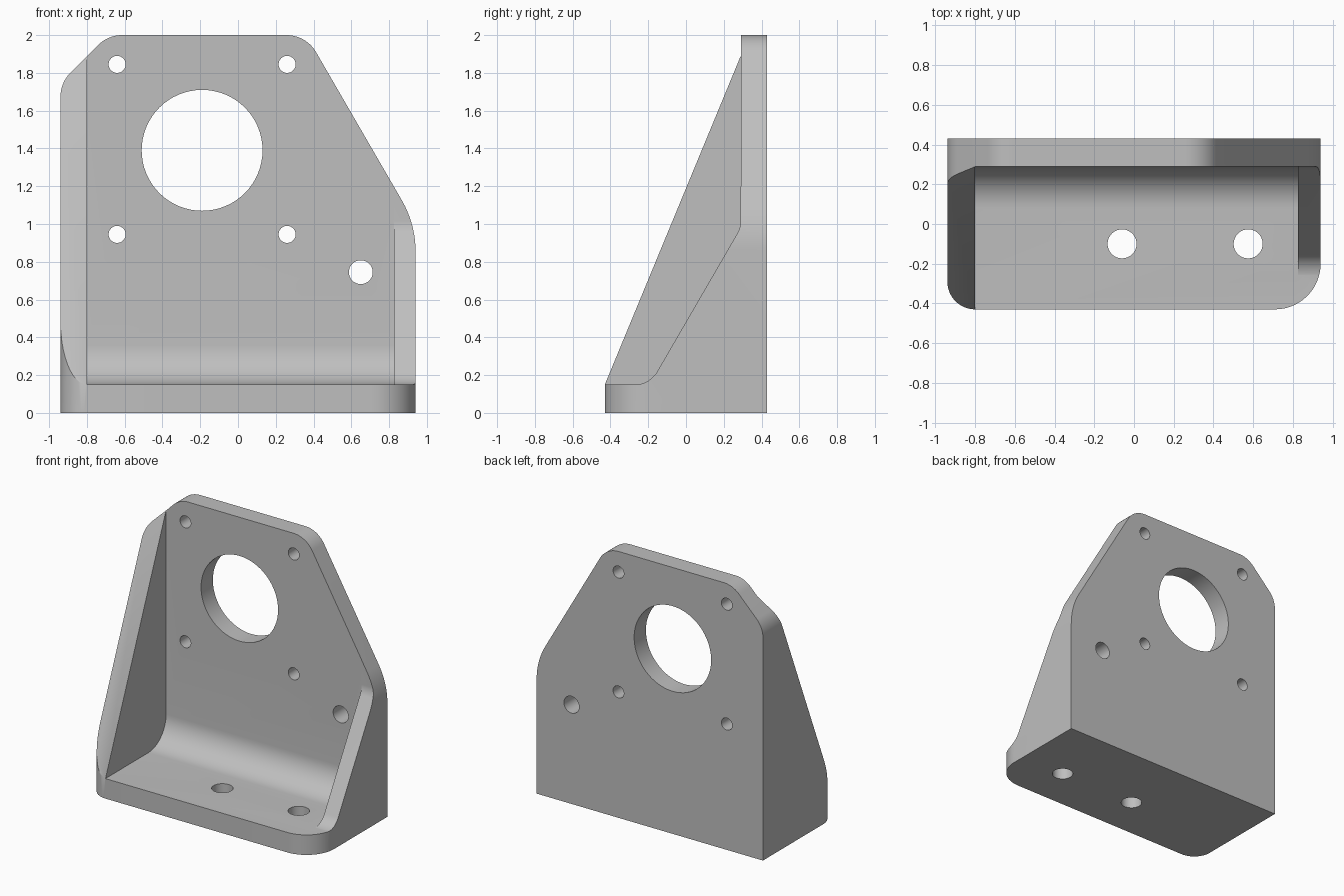
import bpy, bmesh, math
from mathutils import Vector

if "Cube" in bpy.data.objects:
    bpy.data.objects.remove(bpy.data.objects["Cube"], do_unlink=True)

grey = bpy.data.materials.new("machined grey")
grey.use_nodes = True
grey.diffuse_color = (0.52, 0.52, 0.52, 1)
grey.node_tree.nodes["Principled BSDF"].inputs["Base Color"].default_value = (0.52, 0.52, 0.52, 1)


def rounded(corners, steps=14):
    """Outline with each corner (a, b, radius) replaced by a tangent arc."""
    out = []
    for i, (a, b, r) in enumerate(corners):
        p = Vector((a, b))
        if r == 0:
            out.append(p)
            continue
        u = (Vector(corners[i - 1][:2]) - p).normalized()
        v = (Vector(corners[(i + 1) % len(corners)][:2]) - p).normalized()
        half = u.angle(v) / 2
        centre = p + (u + v).normalized() * r / math.sin(half)
        start = p + u * r / math.tan(half) - centre
        end = p + v * r / math.tan(half) - centre
        sweep = math.pi - 2 * half
        for k in range(steps + 1):
            t = k / steps
            out.append(centre + (start * math.sin((1 - t) * sweep)
                                 + end * math.sin(t * sweep)) / math.sin(sweep))
    return out


def prism(name, outline, axis, lo, hi):
    """Extrude a 2D outline along one axis."""
    place = {"x": lambda p, d: (d, p.x, p.y),
             "y": lambda p, d: (p.x, d, p.y),
             "z": lambda p, d: (p.x, p.y, d)}[axis]
    bm = bmesh.new()
    face = bm.faces.new([bm.verts.new(place(p, lo)) for p in outline])
    new = bmesh.ops.extrude_face_region(bm, geom=[face])["geom"]
    shift = Vector(place(Vector((0, 0)), hi - lo))
    bmesh.ops.translate(bm, vec=shift, verts=[g for g in new if isinstance(g, bmesh.types.BMVert)])
    bmesh.ops.recalc_face_normals(bm, faces=bm.faces)
    mesh = bpy.data.meshes.new(name)
    bm.to_mesh(mesh)
    bm.free()
    mesh.materials.append(grey)
    obj = bpy.data.objects.new(name, mesh)
    bpy.context.collection.objects.link(obj)
    return obj


def circle(a, b, r, n=64):
    return [Vector((a + r * math.cos(math.tau * k / n), b + r * math.sin(math.tau * k / n)))
            for k in range(n)]


def combine(target, other, operation):
    bpy.context.view_layer.objects.active = target
    mod = target.modifiers.new(operation, "BOOLEAN")
    mod.operation, mod.object, mod.solver = operation, other, "EXACT"
    bpy.ops.object.modifier_apply(modifier=mod.name)
    bpy.data.objects.remove(other, do_unlink=True)


# Base and back plate with a large inner fillet
bracket = prism("mounting_bracket", rounded([
    (-0.6, -0.2, 0), (0.6, -0.2, 0), (0.6, 2.2, 0), (0.29, 2.2, 0),
    (0.29, 0.15, 0.21), (-0.6, 0.15, 0)]), "x", -1, 1)

# Tall gusset and short gusset
tall = prism("tall_gusset", rounded([
    (0.36, 0.05, 0), (-0.471, 0.05, 0), (0.36, 2.06, 0)]), "x", -1.1, -0.8)
combine(bracket, tall, "UNION")
short = prism("short_gusset", rounded([
    (0.36, 0.05, 0), (-0.55, 0.05, 0), (-0.55, 0.149, 0), (-0.193, 0.149, 0.14),
    (0.289, 0.98, 0.14), (0.289, 1.2, 0), (0.36, 1.2, 0)]), "x", 0.825, 1.1)
combine(bracket, short, "UNION")

# Trim to the face outline and to the footprint
face_trim = prism("face_trim", rounded([
    (-0.94, 0, 0), (0.94, 0, 0), (0.94, 1.0, 0.54), (0.361, 2, 0.18),
    (-0.688, 2, 0.18), (-0.94, 1.748, 0.18)]), "y", -1, 1)
combine(bracket, face_trim, "INTERSECT")
footprint = prism("footprint_trim", rounded([
    (-0.94, -0.43, 0.14), (0.94, -0.43, 0.23), (0.94, 0.43, 0), (-0.94, 0.43, 0)]), "z", -1, 3)
combine(bracket, footprint, "INTERSECT")

# Bore, four screw holes and a side hole through the back plate
holes = [(-0.19, 1.39, 0.32), (0.65, 0.745, 0.063)]
holes += [(x, z, 0.045) for x in (-0.64, 0.26) for z in (0.945, 1.845)]
for x, z, r in holes:
    combine(bracket, prism("plate_hole", circle(x, z, r), "y", 0.2, 0.6), "DIFFERENCE")

# Two bolt holes through the base
for x in (-0.06, 0.575):
    combine(bracket, prism("base_hole", circle(x, -0.1, 0.073), "z", -0.2, 0.4), "DIFFERENCE")

bpy.ops.object.select_all(action="DESELECT")
bracket.select_set(True)
bpy.context.view_layer.objects.active = bracket
bpy.ops.object.shade_smooth_by_angle(angle=math.radians(25))
